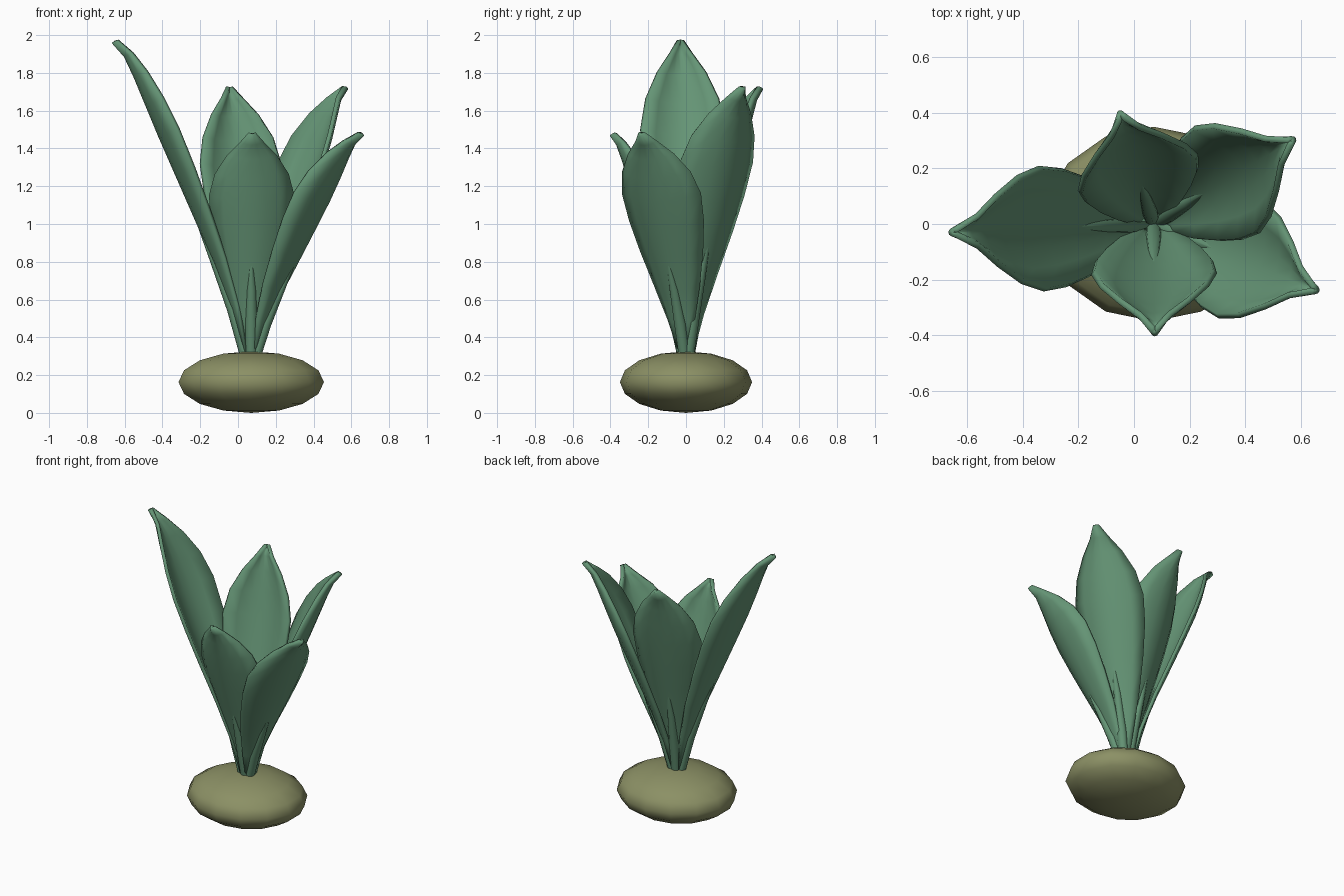
import bpy, bmesh, math
from mathutils import Vector

if "Cube" in bpy.data.objects:
    bpy.data.objects.remove(bpy.data.objects["Cube"])


def material(name, rgb):
    m = bpy.data.materials.new(name)
    m.diffuse_color = (*rgb, 1)
    m.use_nodes = True
    m.node_tree.nodes["Principled BSDF"].inputs["Base Color"].default_value = m.diffuse_color
    return m


GREEN = material("leaf_green", (0.13, 0.30, 0.18))
OLIVE = material("bulb_olive", (0.26, 0.28, 0.13))
CX, Z0 = 0.07, 0.30


def finish(name, bm, mat):
    bmesh.ops.recalc_face_normals(bm, faces=bm.faces)
    me = bpy.data.meshes.new(name)
    bm.to_mesh(me)
    bm.free()
    me.materials.append(mat)
    ob = bpy.data.objects.new(name, me)
    bpy.context.collection.objects.link(ob)
    bpy.context.view_layer.objects.active = ob
    for o in bpy.context.selected_objects:
        o.select_set(False)
    ob.select_set(True)
    bpy.ops.object.shade_smooth_by_angle(angle=math.radians(50))
    return ob


# bulb
bm = bmesh.new()
bmesh.ops.create_uvsphere(bm, u_segments=14, v_segments=8, radius=1)
for v in bm.verts:
    v.co = Vector((CX + v.co.x * 0.395, v.co.y * 0.35, 0.163 + v.co.z * 0.163))
finish("bulb", bm, OLIVE)

# leaf stations: (height fraction, outward fraction, half width)
STATIONS = [(0, 0.04, 0.022), (0.15, 0.13, 0.07), (0.30, 0.26, 0.125),
            (0.45, 0.41, 0.175), (0.58, 0.54, 0.208), (0.70, 0.66, 0.22),
            (0.80, 0.755, 0.19), (0.89, 0.84, 0.125), (0.955, 0.91, 0.055),
            (1.0, 1.0, 0.010)]


def leaf(name, tip):
    out = Vector((tip[0] - CX, tip[1], 0))
    reach, height = out.length, tip[2] - Z0
    out.normalize()
    side = Vector((-out.y, out.x, 0))
    axis = out * reach + Vector((0, 0, height))
    inward = axis.cross(side).normalized()
    if inward.dot(out) > 0:
        inward = -inward

    def spine(t, r):
        return Vector((CX, 0, Z0 + t * height)) + out * (r * reach)

    # cupped blade
    bm = bmesh.new()
    rows = []
    for t, r, w in STATIONS:
        cup = 0.42 * w + 0.02 * t ** 8
        rows.append([bm.verts.new(spine(t, r) + side * (w * s) + inward * (cup * s * s))
                     for s in (-1, -0.67, -0.33, 0, 0.33, 0.67, 1)])
    for a, b in zip(rows, rows[1:]):
        for i in range(6):
            bm.faces.new((a[i], a[i + 1], b[i + 1], b[i]))
    ob = finish(name, bm, GREEN)
    mod = ob.modifiers.new("thickness", "SOLIDIFY")
    mod.thickness, mod.offset = 0.022, 0

    # tapered keel on the outer side
    bm = bmesh.new()
    rings = []
    for (t, r, w), rad in zip(STATIONS[:4], (0.03, 0.034, 0.026, 0.006)):
        c = spine(t, r)
        rings.append([bm.verts.new(c + side * rad * math.cos(a) + inward * rad * math.sin(a))
                      for a in (k * math.tau / 8 for k in range(8))])
    for a, b in zip(rings, rings[1:]):
        for i in range(8):
            j = (i + 1) % 8
            bm.faces.new((a[i], a[j], b[j], b[i]))
    bm.faces.new(rings[0])
    bm.faces.new(rings[-1])
    finish(name + "_keel", bm, GREEN)


leaf("left_leaf", (-0.66, -0.03, 1.965))
leaf("back_leaf", (-0.05, 0.40, 1.72))
leaf("back_right_leaf", (0.575, 0.305, 1.72))
leaf("right_leaf", (0.66, -0.24, 1.475))
leaf("front_leaf", (0.075, -0.395, 1.475))
